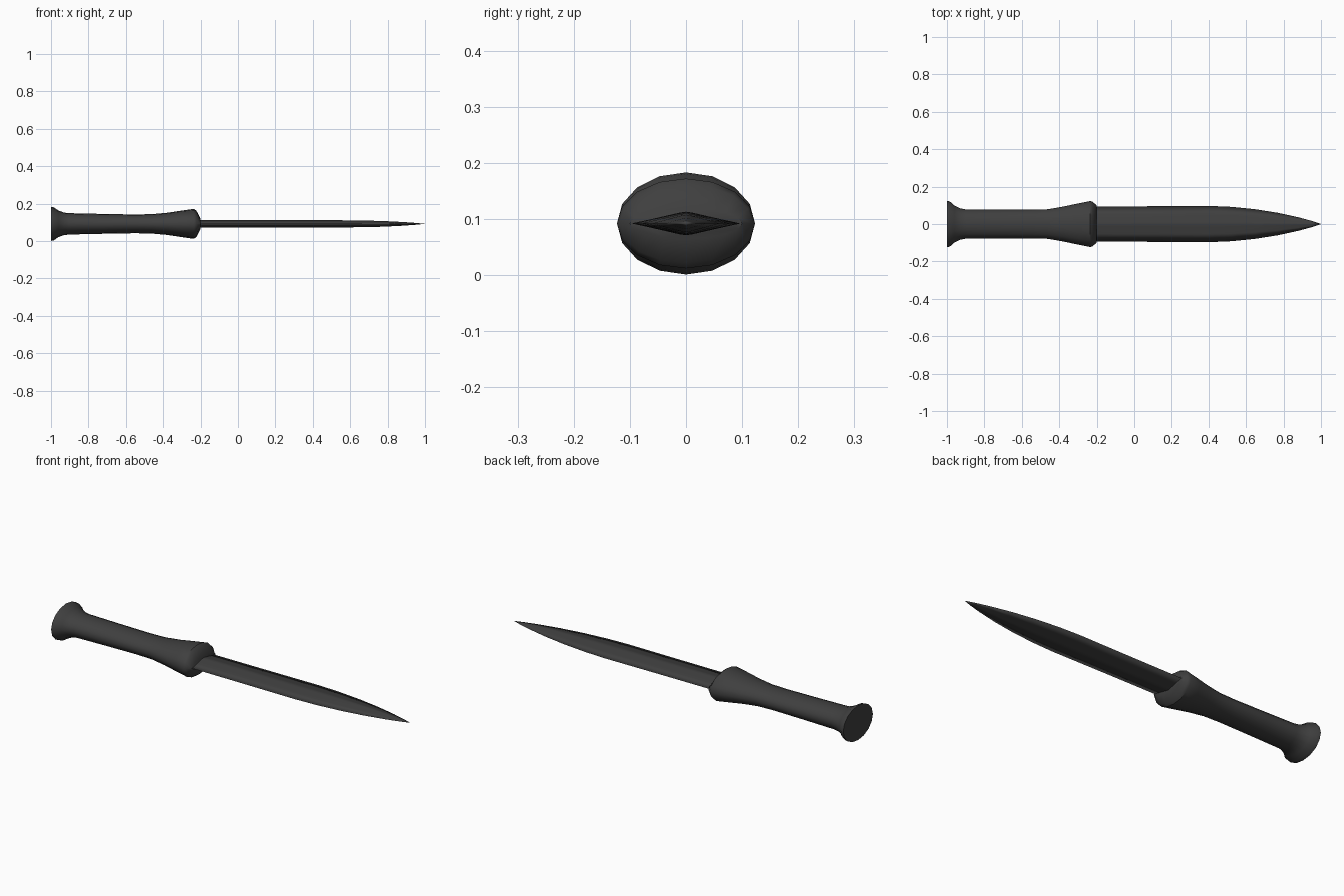
import bpy, bmesh, math

if "Cube" in bpy.data.objects:
    bpy.data.objects.remove(bpy.data.objects["Cube"])

CZ = 0.092  # height of the long axis

# Dark charcoal finish
dark = bpy.data.materials.new("charcoal")
dark.diffuse_color = (0.05, 0.05, 0.05, 1)
dark.use_nodes = True
dark.node_tree.nodes["Principled BSDF"].inputs["Base Color"].default_value = dark.diffuse_color


def loft(name, stations, section, tip=None, smooth=40):
    """Skin a unit cross-section through (x, half_y, half_z) stations."""
    bm = bmesh.new()
    rings = [[bm.verts.new((x, ry * u, CZ + rz * v)) for u, v in section]
             for x, ry, rz in stations]
    n = len(section)
    for a, b in zip(rings, rings[1:]):
        for i in range(n):
            j = (i + 1) % n
            bm.faces.new((a[i], a[j], b[j], b[i]))
    bm.faces.new(rings[0][::-1])
    if tip is None:
        bm.faces.new(rings[-1])
    else:
        t = bm.verts.new((tip, 0, CZ))
        for i in range(n):
            bm.faces.new((rings[-1][i], rings[-1][(i + 1) % n], t))
    bmesh.ops.recalc_face_normals(bm, faces=bm.faces[:])
    mesh = bpy.data.meshes.new(name)
    bm.to_mesh(mesh)
    bm.free()
    mesh.materials.append(dark)
    obj = bpy.data.objects.new(name, mesh)
    bpy.context.collection.objects.link(obj)
    bpy.ops.object.select_all(action='DESELECT')
    obj.select_set(True)
    bpy.context.view_layer.objects.active = obj
    bpy.ops.object.shade_smooth_by_angle(angle=math.radians(smooth))
    return obj


# Oval grip with flared pommel and guard
oval = [(math.cos(i * math.tau / 16), math.sin(i * math.tau / 16)) for i in range(16)]
loft("handle", [
    (-1.00, 0.123, 0.091), (-0.985, 0.121, 0.088), (-0.96, 0.099, 0.071),
    (-0.93, 0.084, 0.060), (-0.90, 0.078, 0.057), (-0.72, 0.077, 0.053),
    (-0.55, 0.077, 0.050), (-0.46, 0.079, 0.052), (-0.38, 0.093, 0.059),
    (-0.30, 0.110, 0.071), (-0.235, 0.123, 0.080), (-0.222, 0.119, 0.070),
    (-0.20, 0.100, 0.027),
], oval)

# Double-edged blade of diamond section, shading rolled over the edges
diamond = [(1, 0), (0.55, 0.47), (0.12, 0.92), (0, 1), (-0.12, 0.92), (-0.55, 0.47),
           (-1, 0), (-0.55, -0.47), (-0.12, -0.92), (0, -1), (0.12, -0.92), (0.55, -0.47)]
loft("blade", [
    (-0.22, 0.094, 0.021), (-0.205, 0.094, 0.021), (0.10, 0.095, 0.021),
    (0.40, 0.097, 0.020), (0.52, 0.092, 0.0195), (0.65, 0.079, 0.018),
    (0.77, 0.060, 0.0155), (0.88, 0.036, 0.010), (0.95, 0.017, 0.005),
], diamond, tip=1.0, smooth=180)
